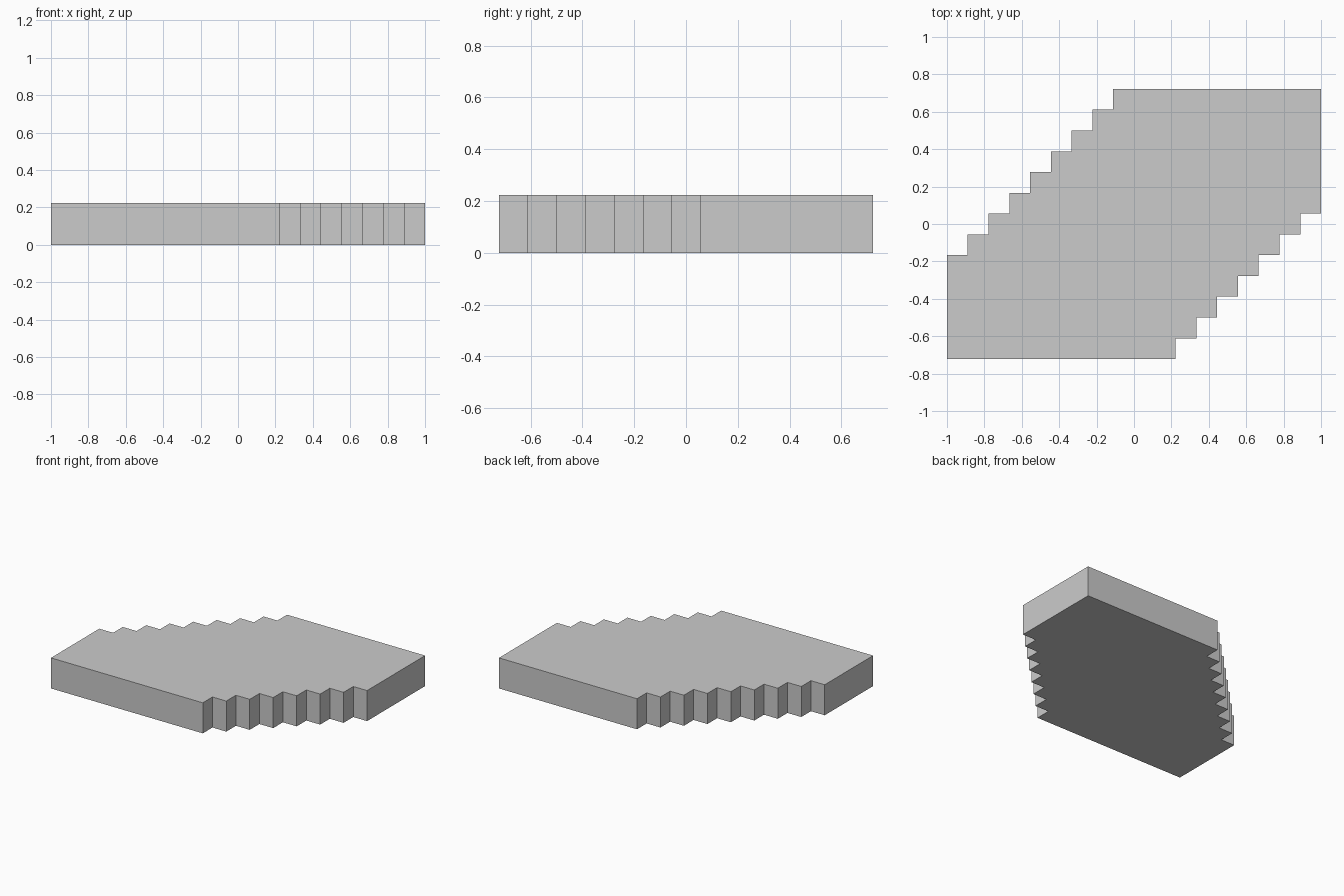
import bpy, bmesh

if "Cube" in bpy.data.objects:
    bpy.data.objects.remove(bpy.data.objects["Cube"])

U = 1 / 9          # one grid stud unit
HEIGHT = 2 * U

# Plate outline, counter-clockwise, in stud units
outline = [(-9, -6.5)]
for k in range(7):                      # front-right staircase
    outline += [(2 + k, -6.5 + k), (2 + k, -5.5 + k)]
outline += [(9, 0.5), (9, 6.5)]         # straight right side
for k in range(8):                      # back-left staircase
    outline += [(-1 - k, 6.5 - k), (-1 - k, 5.5 - k)]
outline.append((-9, -1.5))

# Extrude the outline into a solid plate
bm = bmesh.new()
base = bm.faces.new([bm.verts.new((x * U, y * U, 0)) for x, y in outline])
ext = bmesh.ops.extrude_face_region(bm, geom=[base], use_keep_orig=True)
top = [g for g in ext["geom"] if isinstance(g, bmesh.types.BMVert)]
bmesh.ops.translate(bm, verts=top, vec=(0, 0, HEIGHT))
bmesh.ops.recalc_face_normals(bm, faces=bm.faces)

mesh = bpy.data.meshes.new("stepped_plate")
bm.to_mesh(mesh)
bm.free()
plate = bpy.data.objects.new("stepped_plate", mesh)
bpy.context.collection.objects.link(plate)
